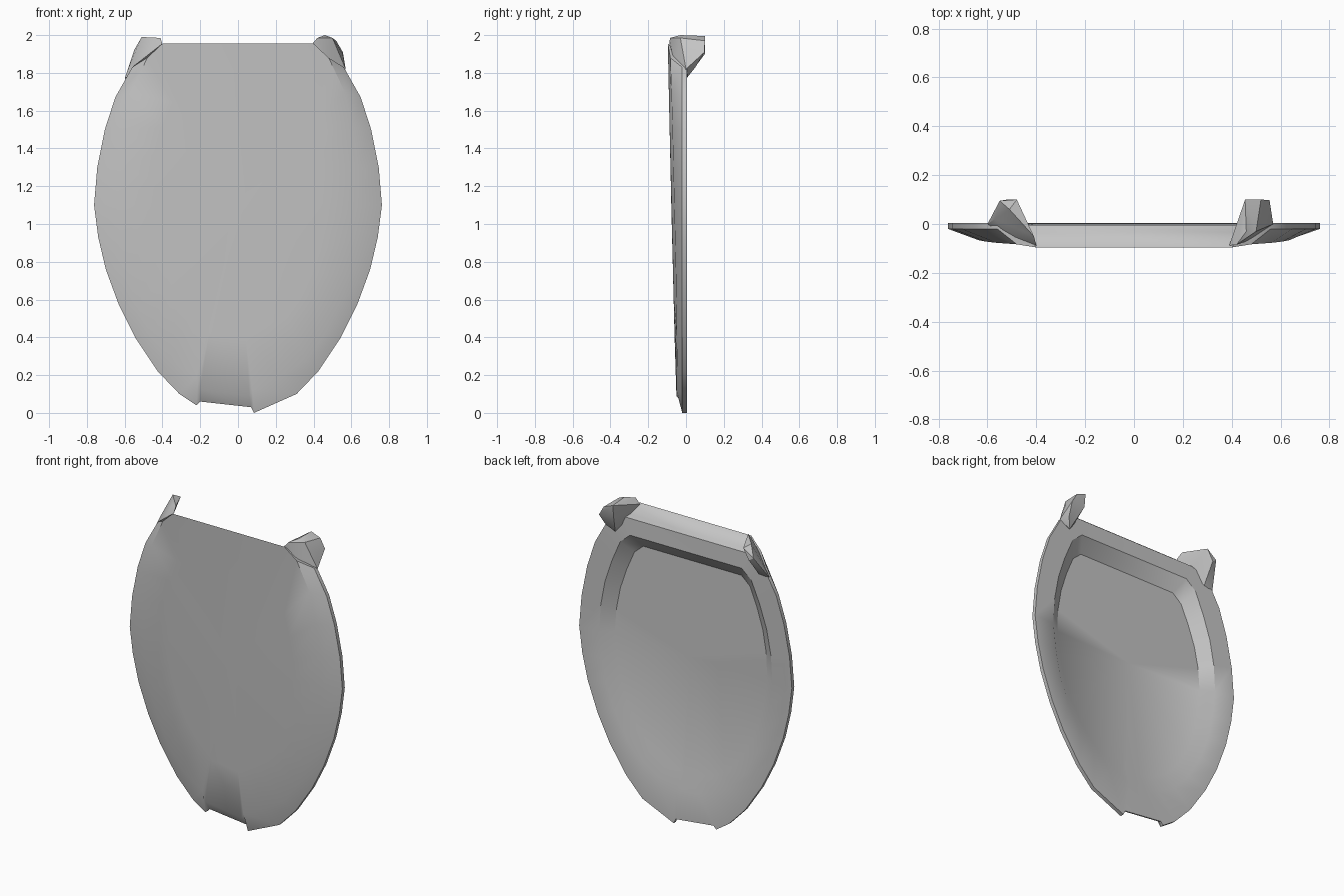
import bpy, bmesh, math
from mathutils import Vector

if "Cube" in bpy.data.objects:
    bpy.data.objects.remove(bpy.data.objects["Cube"])

grey = bpy.data.materials.new("plain grey")
grey.diffuse_color = (0.55, 0.55, 0.55, 1)
grey.use_nodes = True
grey.node_tree.nodes["Principled BSDF"].inputs["Base Color"].default_value = grey.diffuse_color

# Half profile, top corner down to the foot: outer edge, front bevel, back lip (x, z)
HALF = [
    ((.45, 1.885), (.40, 1.955), (.40, 1.78)),
    ((.56, 1.83), (.48, 1.88), (.47, 1.72)),
    ((.65, 1.67), (.565, 1.70), (.53, 1.58)),
    ((.705, 1.50), (.61, 1.50), (.58, 1.43)),
    ((.745, 1.30), (.635, 1.30), (.61, 1.27)),
    ((.762, 1.10), (.64, 1.10), (.62, 1.10)),
    ((.74, .93), (.625, .93), (.60, .93)),
    ((.70, .76), (.595, .75), (.57, .77)),
    ((.63, .57), (.535, .57), (.51, .61)),
    ((.545, .40), (.46, .41), (.42, .45)),
    ((.425, .22), (.36, .28), (.31, .33)),
    ((.31, .10), (.22, .19), (.19, .26)),
]
# Chipped notch in the foot, right to left
FOOT = [
    ((.085, 0), (.075, .12), (.07, .23)),
    ((.07, .03), (.06, .09), (.04, .23)),
    ((-.20, .06), (-.20, .125), (-.07, .235)),
    ((-.22, .04), (-.215, .15), (-.11, .24)),
]
LOOP = HALF + FOOT + [tuple((-x, z) for x, z in row) for row in reversed(HALF)]
N = len(LOOP)
MID = Vector((0, 0, 1.08))


def front_y(z):
    """Front surface leans forward towards the top."""
    return -0.05 - 0.046 * z / 1.95


def finish(bm, name, angle):
    bmesh.ops.recalc_face_normals(bm, faces=bm.faces)
    mesh = bpy.data.meshes.new(name)
    bm.to_mesh(mesh)
    bm.free()
    mesh.materials.append(grey)
    ob = bpy.data.objects.new(name, mesh)
    bpy.context.collection.objects.link(ob)
    bpy.ops.object.select_all(action='DESELECT')
    ob.select_set(True)
    bpy.context.view_layer.objects.active = ob
    bpy.ops.object.shade_smooth_by_angle(angle=math.radians(angle))
    return ob


def scaled(x, z, s):
    return x * s, MID.z + (z - MID.z) * s


def build_lid():
    bm = bmesh.new()
    rings = [[] for _ in range(6)]
    for i, (outer, bevel, lip) in enumerate(LOOP):
        top = i in (0, N - 1)
        notch = i - len(HALF) in (1, 2)
        fx, fz = scaled(*lip, .88)
        rings[0].append((fx, front_y(fz) + .025, fz))               # recessed floor
        rings[1].append((lip[0], .002, lip[1]))                     # back lip
        rings[2].append((outer[0], -.005 if top else .005, outer[1]))  # outer edge, back
        edge_y = -.035 if top else -.004 if notch else -.02
        rings[3].append((outer[0], edge_y, outer[1] + (.012 if top else 0)))
        slope = .014 * min(1, abs(bevel[0]) / .6) if not top else 0
        rings[4].append((bevel[0], front_y(bevel[1]) + slope, bevel[1]))
        px, pz = scaled(*bevel, .7)
        rings[5].append((px, front_y(pz) - .001, pz))               # front panel
    loops = [[bm.verts.new(p) for p in ring] for ring in rings]
    for a, b in zip(loops, loops[1:]):
        for i in range(N):
            j = (i + 1) % N
            bm.faces.new((a[i], a[j], b[j], b[i]))
    # close floor and front panel
    for loop, offset in ((loops[0], .027), (loops[5], -.002)):
        c = bm.verts.new((0, front_y(MID.z) + offset, MID.z))
        for i in range(N):
            bm.faces.new((loop[i], loop[(i + 1) % N], c))
    return finish(bm, "lid_panel", 35)


def build_lug(name, points):
    """Faceted hinge lug wrapped around a few corner points."""
    bm = bmesh.new()
    for p in points:
        bm.verts.new(p)
    res = bmesh.ops.convex_hull(bm, input=bm.verts)
    loose = [v for v in bm.verts if not v.link_faces]
    bmesh.ops.delete(bm, geom=loose, context='VERTS')
    return finish(bm, name, 30)


build_lid()
build_lug("right_hinge_lug", [
    (.39, -.088, 1.95), (.42, -.085, 1.985), (.46, -.03, 2.0), (.50, -.03, 1.985),
    (.49, -.06, 1.82), (.57, 0, 1.82), (.555, .03, 1.90), (.455, .1, 1.995),
    (.52, .1, 1.97), (.555, .098, 1.91), (.455, .09, 1.91), (.46, .0, 1.83),
    (.50, .01, 1.78), (.54, .05, 1.83)])
build_lug("left_hinge_lug", [
    (-.40, -.088, 1.95), (-.41, -.05, 1.985), (-.45, -.03, 1.975), (-.51, .06, 1.99),
    (-.48, .1, 1.97), (-.55, .095, 1.92), (-.52, .1, 1.90), (-.57, .02, 1.85),
    (-.60, 0, 1.77), (-.46, -.03, 1.88), (-.53, .01, 1.78), (-.50, -.065, 1.85)])
